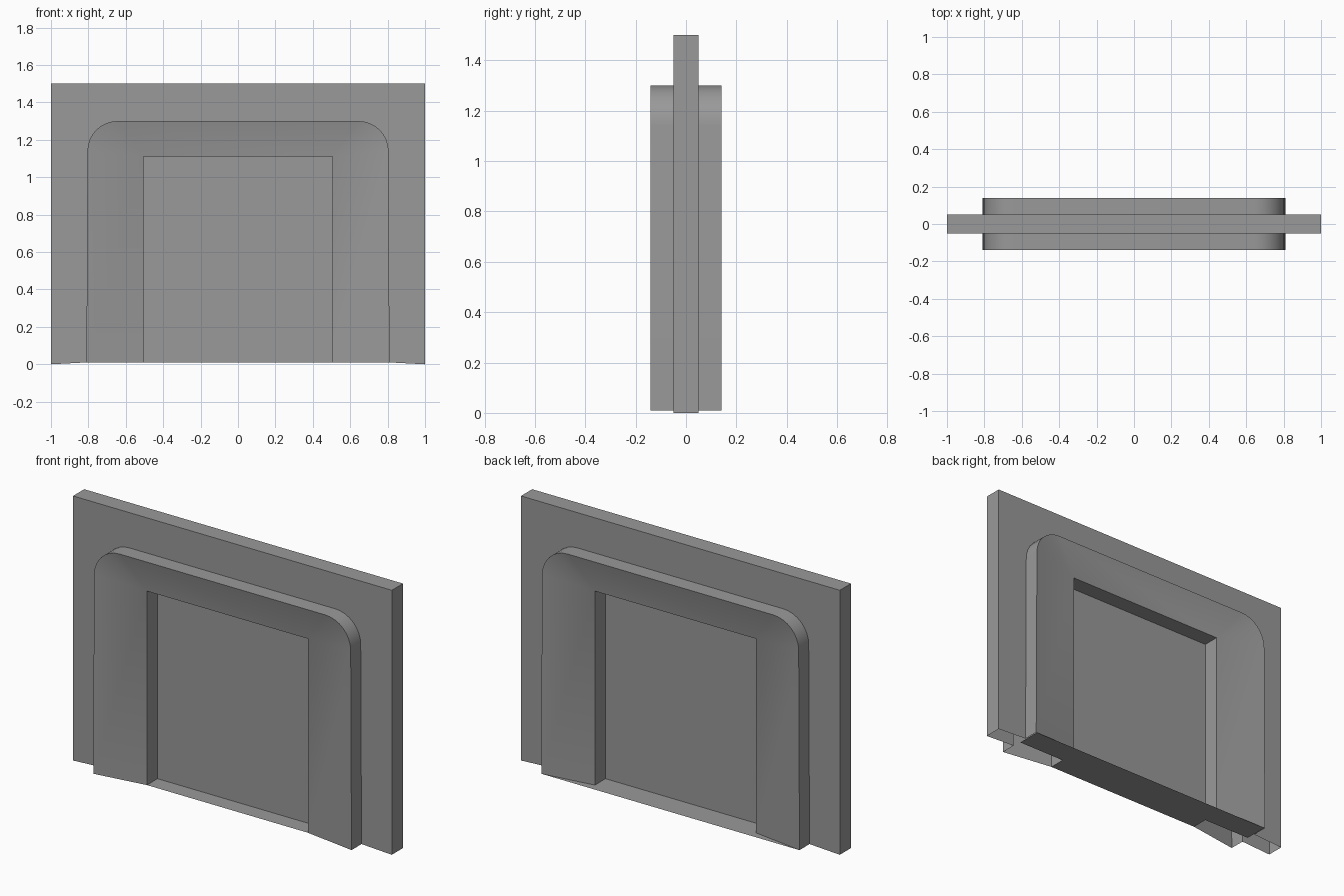
import bpy, bmesh, math

cube = bpy.data.objects.get("Cube")
if cube:
    bpy.data.objects.remove(cube, do_unlink=True)

GREY = (0.32, 0.32, 0.32, 1)
mat = bpy.data.materials.new("stone_grey")
mat.use_nodes = True
mat.diffuse_color = GREY
mat.node_tree.nodes["Principled BSDF"].inputs["Base Color"].default_value = GREY

STEPS = 8


def add_object(name, bm):
    mesh = bpy.data.meshes.new(name)
    bm.to_mesh(mesh)
    bm.free()
    mesh.materials.append(mat)
    obj = bpy.data.objects.new(name, mesh)
    bpy.context.collection.objects.link(obj)
    return obj


def arch(half, top, base, radius=0.0, flare=0.0):
    """Open arch outline from the left foot over the top to the right foot."""
    side = [(half + flare, base)]
    for i in range(STEPS + 1):
        a = math.pi / 2 * i / STEPS
        side.append((half - radius + radius * math.cos(a),
                     top - radius + radius * math.sin(a)))
    return side + [(-x, z) for x, z in reversed(side)]


def plate(name, points):
    bm = bmesh.new()
    bm.faces.new([bm.verts.new(p) for p in points])
    return add_object(name, bm)


# Wall slab and raised surround: one hollow shell lofted through arch outlines
opening = arch(0.505, 1.11, 0.01)
rim = arch(0.805, 1.30, 0.01, 0.16, 0.005)
wall = arch(1.0, 1.50, 0.0)
half_section = [(opening, 0.0), (opening, 0.095), (rim, 0.14),
                (rim, 0.05), (wall, 0.05)]
section = [(o, -y) for o, y in half_section] + half_section[::-1]

bm = bmesh.new()
rings = [[bm.verts.new((x, y, z)) for x, z in outline] for outline, y in section]
for r0, r1 in zip(rings, rings[1:]):
    for i in range(len(r0) - 1):
        bm.faces.new((r0[i], r0[i + 1], r1[i + 1], r1[i]))
bmesh.ops.remove_doubles(bm, verts=bm.verts, dist=0.0005)
bmesh.ops.recalc_face_normals(bm, faces=bm.faces)
shell = add_object("wall_with_surround", bm)
bpy.ops.object.select_all(action="DESELECT")
shell.select_set(True)
bpy.context.view_layer.objects.active = shell
bpy.ops.object.shade_smooth_by_angle(angle=math.radians(30))

# Recessed panel closing the opening
plate("recessed_panel", [(-0.505, 0, 0.01), (0.505, 0, 0.01),
                         (0.505, 0, 1.11), (-0.505, 0, 1.11)])

# Thresholds on the floor of each recess
for name, half, y0, y1 in (("front_threshold", 0.505, -0.095, 0.0),
                           ("back_threshold", 0.805, 0.0, 0.14)):
    plate(name, [(-half, y0, 0.01), (half, y0, 0.01),
                 (half, y1, 0.01), (-half, y1, 0.01)])
